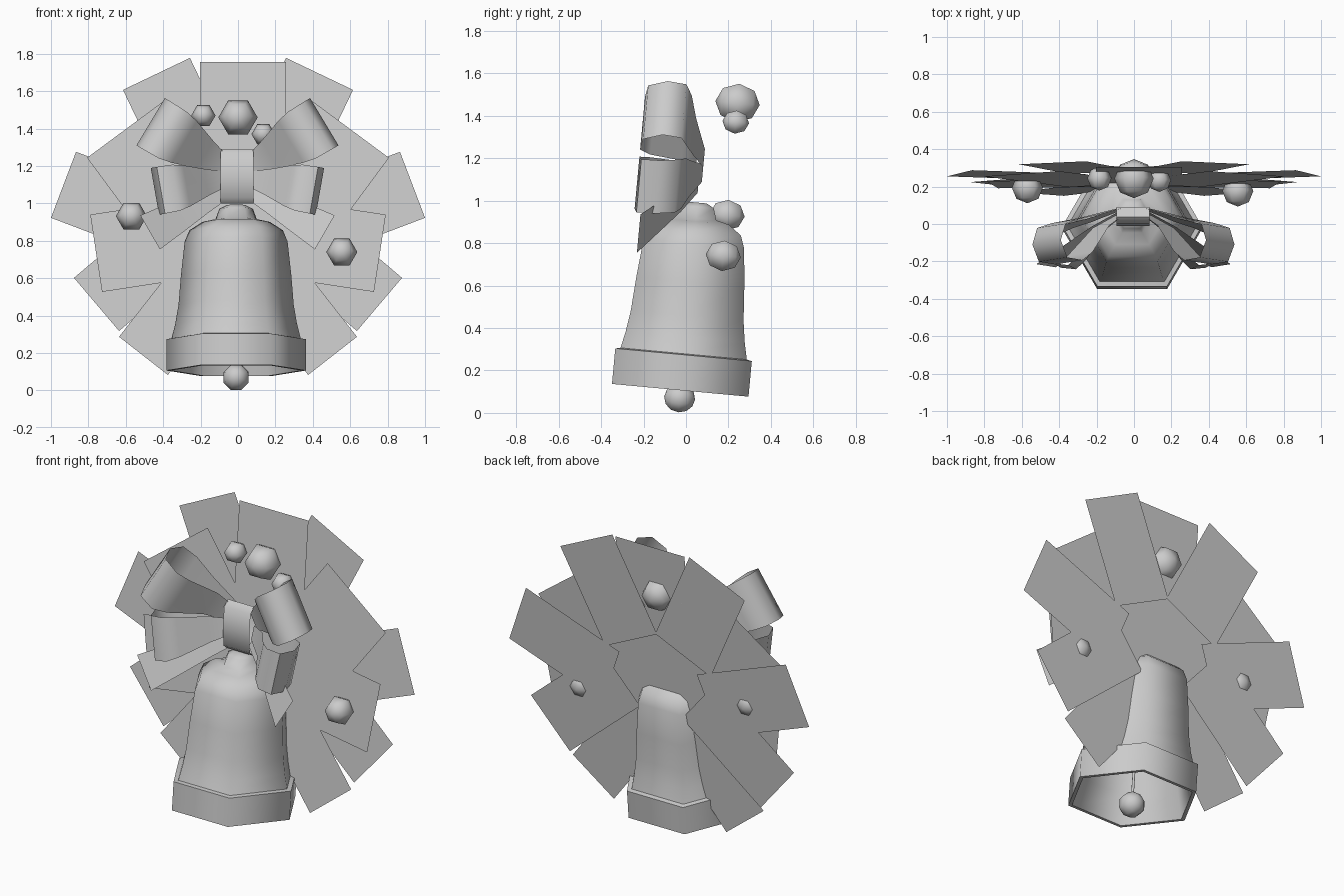
import bpy, bmesh, math
from mathutils import Vector, Matrix

if "Cube" in bpy.data.objects:
    bpy.data.objects.remove(bpy.data.objects["Cube"], do_unlink=True)

grey = bpy.data.materials.new("grey")
grey.use_nodes = True
grey.diffuse_color = (0.6, 0.6, 0.6, 1)
grey.node_tree.nodes["Principled BSDF"].inputs["Base Color"].default_value = (0.6, 0.6, 0.6, 1)

SLOPE = 0.093               # backward lean of the whole ornament
LEAN = -math.atan(SLOPE)


def finish(name, bm, smooth=None):
    bmesh.ops.recalc_face_normals(bm, faces=bm.faces)
    mesh = bpy.data.meshes.new(name)
    bm.to_mesh(mesh)
    bm.free()
    ob = bpy.data.objects.new(name, mesh)
    bpy.context.collection.objects.link(ob)
    mesh.materials.append(grey)
    if smooth:
        bpy.ops.object.select_all(action='DESELECT')
        ob.select_set(True)
        bpy.context.view_layer.objects.active = ob
        bpy.ops.object.shade_smooth_by_angle(angle=math.radians(smooth))
    return ob


def wreath_y(z):
    return 0.17 + SLOPE * z


# Wreath leaves: flat rectangles running from an outer edge towards the middle
def leaf(name, a, b, length, forward):
    a, b = Vector(a), Vector(b)
    edge = (b - a).normalized()
    inward = Vector((-edge.y, edge.x))
    if inward.dot(Vector((0, 0.85)) - a) < 0:
        inward = -inward
    bm = bmesh.new()
    corners = [a, b, b + inward * length, a + inward * length]
    bm.faces.new([bm.verts.new((p.x, wreath_y(p.y) - forward, p.y)) for p in corners])
    finish(name, bm)


# Two layers: a back star of shorter leaves and a front star of longer ones
leaf("top_front_leaf", (-0.203, 1.755), (0.257, 1.755), 0.78, 0.029)
leaf_edges = [
    ("upper_back", (0.615, 1.607), (0.257, 1.778), 0.61, 0),
    ("side_back", (1.0, 0.923), (0.866, 1.276), 0.65, 0.001),
    ("lower_back", (0.877, 0.602), (0.636, 0.318), 0.65, 0.002),
    ("upper_front", (0.807, 1.244), (0.40, 1.545), 0.78, 0.031),
    ("side_front", (0.727, 0.527), (0.79, 0.94), 0.6, 0.028),
    ("bottom_front", (0.636, 0.287), (0.375, 0.083), 0.7, 0.027),
]
for side, sx in (("left", 1), ("right", -1)):
    for part, a, b, length, forward in leaf_edges:
        leaf(f"{side}_{part}_leaf", (a[0] * sx, a[1]), (b[0] * sx, b[1]), length, forward)


# Bell: six-sided shell with an outer and an inner wall
def lathe(name, profile, sides, smooth):
    bm = bmesh.new()
    rings = []
    for r, z in profile:
        n = 1 if r == 0 else sides
        rings.append([bm.verts.new((r * math.cos(math.tau * k / sides),
                                    r * math.sin(math.tau * k / sides), z)) for k in range(n)])
    for lo, hi in zip(rings, rings[1:]):
        for k in range(sides):
            j = (k + 1) % sides
            quad = [lo[k % len(lo)], lo[j % len(lo)], hi[j % len(hi)], hi[k % len(hi)]]
            bm.faces.new(list(dict.fromkeys(quad)))
    ob = finish(name, bm, smooth)
    ob.rotation_euler.x = LEAN
    ob.location = (-0.01, -0.037, 0)


lathe("bell", [
    (0, 0.86), (0.2, 0.8), (0.26, 0.5), (0.31, 0.27), (0.35, 0.107),
    (0.373, 0.107), (0.373, 0.275), (0.345, 0.28), (0.325, 0.36), (0.308, 0.46),
    (0.295, 0.62), (0.275, 0.8), (0.25, 0.86), (0.18, 0.905), (0.11, 0.92),
    (0.09, 0.975), (0.05, 0.995), (0, 0.995)], 6, 62)
lathe("clapper_rod", [(0, 0.07), (0.008, 0.07), (0.008, 0.87), (0, 0.87)], 6, 62)


# Clapper ball and berries: coarse smooth balls
def ball(name, loc, r, segments, rings, spin):
    bm = bmesh.new()
    bmesh.ops.create_uvsphere(bm, u_segments=segments, v_segments=rings, radius=r,
                              matrix=Matrix.Rotation(math.radians(spin), 4, 'Z'))
    ob = finish(name, bm, 75)
    ob.location = loc
    ob.rotation_euler.x = math.pi / 2 + LEAN


ball("clapper", (-0.01, -0.03, 0.07), 0.073, 8, 6, 22.5)
berries = [(0, 1.46, 0.105), (-0.185, 1.47, 0.065), (0.135, 1.37, 0.063),
           (-0.57, 0.932, 0.083), (0.555, 0.74, 0.083)]
for i, (x, z, r) in enumerate(berries):
    ball(f"berry_{i + 1}", (x, wreath_y(z) - 0.063, z), r, 6, 4, 30)


# Bow ribbons: a strip following (distance, depth, width) stations
def lean_y(y, z):
    return y + SLOPE * (z - 1.2)


def ribbon(name, start, degrees, stations, sx, stretch=1.0, widen=1.0):
    angle = math.radians(degrees)
    out = Vector((math.cos(angle), 0, math.sin(angle)))
    across = Vector((-math.sin(angle), 0, math.cos(angle)))
    bm = bmesh.new()
    rows = []
    for s, y, w in stations:
        mid = Vector((start[0], y, start[1])) + out * s * stretch
        ends = [mid + across * w * widen * h for h in (-0.5, 0.5)]
        rows.append([bm.verts.new((p.x * sx - 0.003, lean_y(p.y, p.z), p.z)) for p in ends])
    for p, q in zip(rows, rows[1:]):
        bm.faces.new((p[0], p[1], q[1], q[0]))
    finish(name, bm, 62)


loop = [(0, 0.05, 0.1), (0.12, -0.02, 0.17), (0.25, -0.17, 0.26), (0.32, -0.22, 0.29),
        (0.42, -0.21, 0.295), (0.46, -0.12, 0.295), (0.43, -0.03, 0.295),
        (0.34, 0.0, 0.28), (0.2, 0.03, 0.2), (0, 0.085, 0.1)]
tail = [(0, 0.07, 0.1), (0.15, 0.0, 0.13), (0.3, -0.09, 0.17), (0.47, -0.19, 0.21)]
for side, sx in (("left", 1), ("right", -1)):
    ribbon(f"{side}_upper_loop", (0.07, 1.2), 31, loop, sx)
    ribbon(f"{side}_lower_loop", (0.07, 1.13), -10, loop, sx, 0.82, 0.86)
    ribbon(f"{side}_tail", (0.06, 1.08), -30, tail, sx)

# Bow knot: a rounded band open at both sides
bm = bmesh.new()
rows = []
for y, z in [(0.09, 1.03), (0.045, 1.0), (0.01, 1.03), (-0.005, 1.14),
             (-0.005, 1.26), (0.03, 1.29), (0.085, 1.26)]:
    rows.append([bm.verts.new((x - 0.005, lean_y(y, z), z)) for x in (-0.088, 0.088)])
for p, q in zip(rows, rows[1:] + rows[:1]):
    bm.faces.new((p[0], p[1], q[1], q[0]))
finish("bow_knot", bm, 62)
